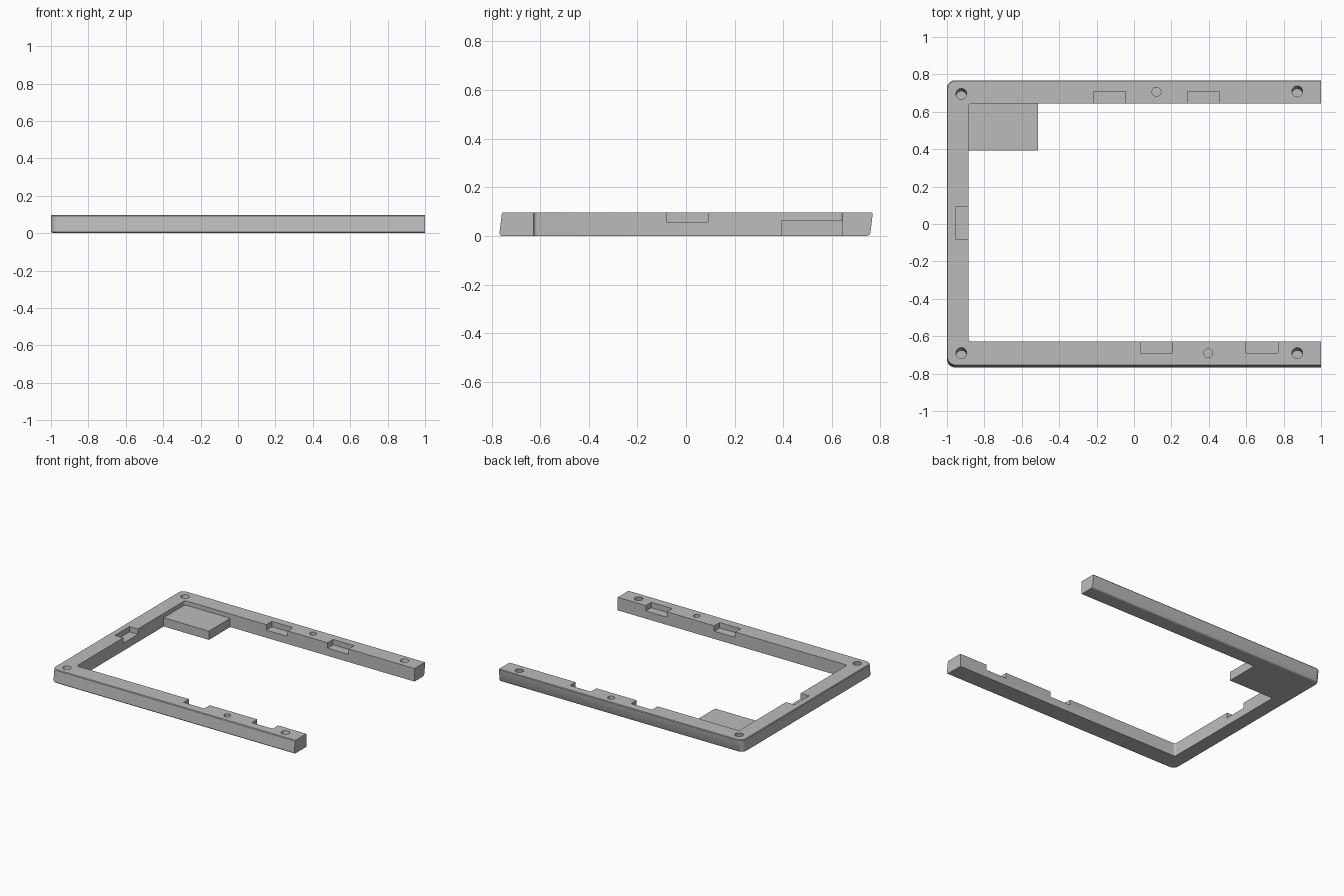
import bpy, bmesh, math
from mathutils import Matrix

if "Cube" in bpy.data.objects:
    bpy.data.objects.remove(bpy.data.objects["Cube"])

H = 0.097                        # frame height
INNER_X, INNER_FRONT, INNER_BACK = -0.886, -0.627, 0.643
LEAN = 0.012                     # rearward lean of outer walls over full height

grey = bpy.data.materials.new("plain grey")
grey.use_nodes = True
grey.diffuse_color = (0.5, 0.5, 0.5, 1)
grey.node_tree.nodes["Principled BSDF"].inputs["Base Color"].default_value = (0.5, 0.5, 0.5, 1)


def finish(bm, name):
    bmesh.ops.recalc_face_normals(bm, faces=bm.faces)
    mesh = bpy.data.meshes.new(name)
    bm.to_mesh(mesh)
    bm.free()
    mesh.materials.append(grey)
    ob = bpy.data.objects.new(name, mesh)
    bpy.context.collection.objects.link(ob)
    return ob


def outline(x0, x1, y0, y1, r, steps=8):
    """Rectangle whose two corners at x0 are rounded."""
    pts = [(x1, y0), (x1, y1)]
    for cy, start in ((y1 - r, 90), (y0 + r, 180)):
        for i in range(steps + 1):
            a = math.radians(start + 90 * i / steps)
            pts.append((x0 + r + r * math.cos(a), cy + r * math.sin(a)))
    return pts


def loft(name, layers):
    """Solid through a stack of (z, outline) layers."""
    bm = bmesh.new()
    rings = [[bm.verts.new((x, y, z)) for x, y in pts] for z, pts in layers]
    n = len(rings[0])
    for a, b in zip(rings, rings[1:]):
        for i in range(n):
            j = (i + 1) % n
            bm.faces.new((a[i], a[j], b[j], b[i]))
    bm.faces.new(rings[0])
    bm.faces.new(rings[-1])
    return finish(bm, name)


def box(name, x0, x1, y0, y1, z0, z1):
    bm = bmesh.new()
    bmesh.ops.create_cube(bm, size=1)
    for v in bm.verts:
        v.co = (x1 if v.co.x > 0 else x0, y1 if v.co.y > 0 else y0, z1 if v.co.z > 0 else z0)
    return finish(bm, name)


def hole(name, x, y, r, floor, tilt):
    """Cylinder cutter from the floor height up, leaning back by tilt."""
    bm = bmesh.new()
    depth = H + 0.02 - floor
    bmesh.ops.create_cone(bm, cap_ends=True, segments=24, radius1=r, radius2=r, depth=depth,
                          matrix=Matrix.Translation((x, y, floor + depth / 2)))
    for v in bm.verts:
        v.co.y += tilt * (v.co.z - H)
    return finish(bm, name)


# Outer body with eased bottom and top edges and leaning sides
layers = []
for z, inset in ((0, 0.011), (0.004, 0.004), (0.012, 0), (H - 0.005, 0), (H, 0.004)):
    shift = LEAN * (z / H - 0.5)
    layers.append((z, outline(-1 + inset, 1, -0.763 + inset + shift,
                              0.763 - inset + shift, 0.045 - inset)))
frame = loft("frame", layers)

# Opening, open on the right end
opening = outline(INNER_X, 1.2, INNER_FRONT, INNER_BACK, 0.015, 4)
cutters = [loft("opening_cutter", [(-0.1, opening), (0.2, opening)])]

# Notches along the inner edges
NOTCH, FLOOR = 0.172, 0.057
for x in (-0.217, 0.286):
    cutters.append(box("back_notch_cutter", x, x + NOTCH, INNER_BACK - 0.05, 0.708, FLOOR, 0.2))
for x in (0.035, 0.597):
    cutters.append(box("front_notch_cutter", x, x + NOTCH, -0.691, INNER_FRONT + 0.05, FLOOR, 0.2))
cutters.append(box("left_notch_cutter", -0.955, INNER_X + 0.05, -0.08, 0.091, FLOOR, 0.2))

# Deep leaning screw holes and shallow locating holes
for x, y in ((-0.923, 0.696), (0.873, 0.709), (-0.923, -0.69), (0.873, -0.69)):
    cutters.append(hole("screw_hole_cutter", x, y, 0.029, 0.025, 0.2))
for x, y in ((0.12, 0.707), (0.396, -0.691)):
    cutters.append(hole("locating_hole_cutter", x, y, 0.024, 0.065, 0))

bpy.context.view_layer.objects.active = frame
for cutter in cutters:
    cutter.hide_render = True
    mod = frame.modifiers.new("cut", 'BOOLEAN')
    mod.operation = 'DIFFERENCE'
    mod.solver = 'EXACT'
    mod.object = cutter
    bpy.ops.object.modifier_apply(modifier=mod.name)
    bpy.data.objects.remove(cutter)

# Low pad in the back left inner corner
box("corner_pad", INNER_X, -0.514, 0.393, INNER_BACK, 0, 0.065)

# Smooth the rounded corners and holes, keep edges sharp
bpy.ops.object.select_all(action='DESELECT')
frame.select_set(True)
bpy.context.view_layer.objects.active = frame
bpy.ops.object.shade_smooth_by_angle(angle=math.radians(25))
